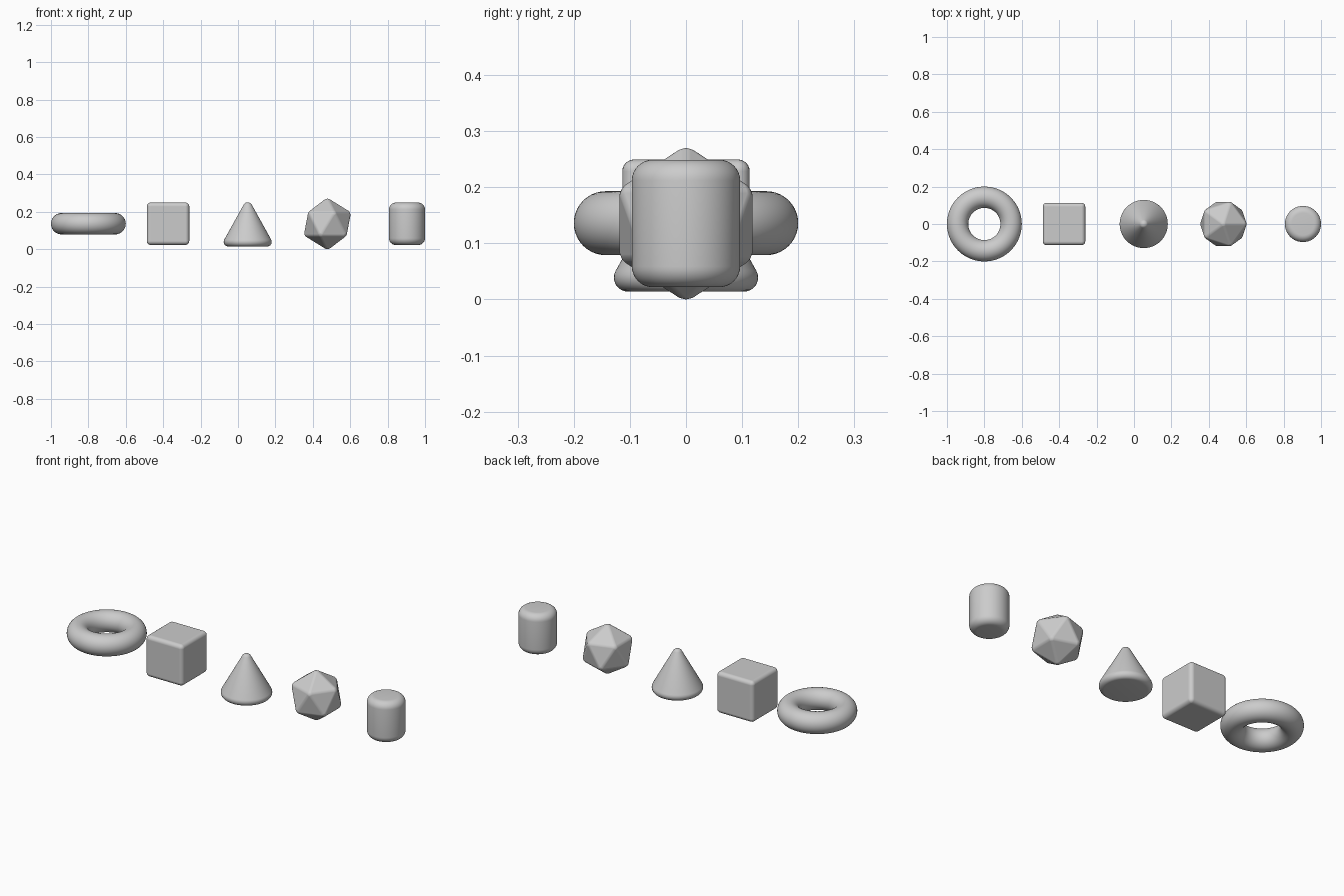
import bpy, math
from mathutils import Vector

if "Cube" in bpy.data.objects:
    bpy.data.objects.remove(bpy.data.objects["Cube"])

STEP = 0.426          # spacing along x
MID = 0.135           # common centre height


def smooth(ob, angle=30):
    bpy.ops.object.select_all(action='DESELECT')
    ob.select_set(True)
    bpy.context.view_layer.objects.active = ob
    bpy.ops.object.shade_smooth_by_angle(angle=math.radians(angle))


def rounded(ob, width, segments):
    m = ob.modifiers.new("rounding", 'BEVEL')
    m.width = width
    m.segments = segments
    m.limit_method = 'NONE'
    smooth(ob, 30)
    for p in ob.data.polygons:
        p.use_smooth = True
    for e in ob.data.edges:
        e.use_edge_sharp = False
    m.harden_normals = True


def arc(cx, cz, r, a0, a1, n=8):
    pts = []
    for i in range(n + 1):
        a = math.radians(a0 + (a1 - a0) * i / n)
        pts.append((cx + r * math.cos(a), cz + r * math.sin(a)))
    return pts


def lathe(name, profile, x, n=96):
    """Revolve an (r, z) profile; first and last points lie on the axis."""
    inner = profile[1:-1]
    verts = [(0, 0, profile[0][1])]
    for r, z in inner:
        for i in range(n):
            a = 2 * math.pi * i / n
            verts.append((r * math.cos(a), r * math.sin(a), z))
    verts.append((0, 0, profile[-1][1]))
    last, top = len(verts) - 1, 1 + (len(inner) - 1) * n
    faces = []
    for i in range(n):
        j = (i + 1) % n
        faces.append((0, 1 + j, 1 + i))
        faces.append((last, top + i, top + j))
        for k in range(len(inner) - 1):
            a, b = 1 + k * n, 1 + (k + 1) * n
            faces.append((a + i, a + j, b + j, b + i))
    me = bpy.data.meshes.new(name)
    me.from_pydata(verts, [], faces)
    ob = bpy.data.objects.new(name, me)
    bpy.context.collection.objects.link(ob)
    ob.location.x = x
    smooth(ob)
    return ob


# ring
bpy.ops.mesh.primitive_torus_add(location=(-0.8, 0, MID + 0.001), major_radius=0.143,
                                 minor_radius=0.057, major_segments=96, minor_segments=40)
ring = bpy.context.object
ring.name = "ring"
smooth(ring)

# rounded cube
bpy.ops.mesh.primitive_cube_add(size=0.227, location=(-0.8 + STEP, 0, MID + 0.001))
cube = bpy.context.object
cube.name = "rounded_cube"
rounded(cube, 0.021, 6)

# rounded cone: fillets at the base rim and the tip
base, apex, rad, f = 0.014, 0.277, 0.146, 0.025
half = math.atan2(rad, apex - base)
rim_r = rad - f / math.tan((math.pi / 2 - half) / 2)
tip_z = apex - f / math.sin(half)
slope = math.degrees(half)
cone_profile = ([(0, base)] + arc(rim_r, base + f, f, -90, slope)
                + arc(0, tip_z, f, slope, 88) + [(0, tip_z + f)])
lathe("rounded_cone", cone_profile, -0.8 + 2 * STEP)

# faceted ball
bpy.ops.mesh.primitive_ico_sphere_add(subdivisions=1, radius=0.1415,
                                      location=(-0.8 + 3 * STEP, 0, MID))
ball = bpy.context.object
ball.name = "faceted_ball"
rounded(ball, 0.009, 4)

# rounded cylinder
r, lo, hi, f = 0.0965, 0.022, 0.249, 0.037
cyl_profile = ([(0, lo)] + arc(r - f, lo + f, f, -90, 0)
               + arc(r - f, hi - f, f, 0, 90) + [(0, hi)])
lathe("rounded_cylinder", cyl_profile, 1 - r)
